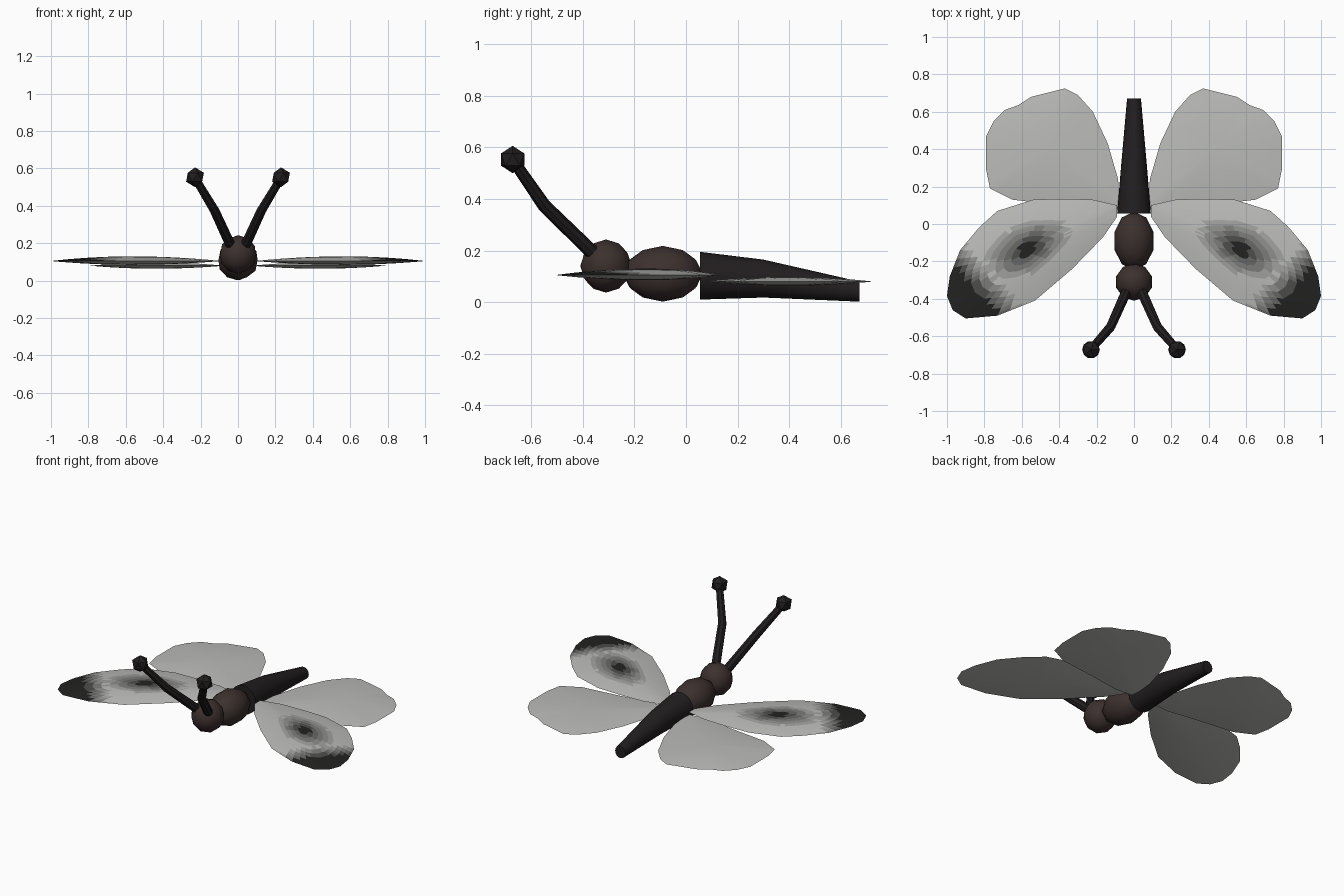
import bpy, bmesh, math
from mathutils import Vector

if "Cube" in bpy.data.objects:
    bpy.data.objects.remove(bpy.data.objects["Cube"])


def material(name, r, g, b):
    m = bpy.data.materials.new(name)
    m.diffuse_color = (r, g, b, 1)
    m.use_nodes = True
    m.node_tree.nodes["Principled BSDF"].inputs["Base Color"].default_value = m.diffuse_color
    return m


BROWN = material("body_brown", 0.045, 0.03, 0.027)
BLACK = material("black", 0.016, 0.013, 0.014)
STEPS = 7
WING = []
for i in range(STEPS):
    v = 0.5 + (0.016 - 0.5) * (i / (STEPS - 1)) ** 0.7
    WING.append(material(f"wing_shade_{i}", v, v, v * 0.97))


def finish(bm, name, mats, angle=40):
    bmesh.ops.recalc_face_normals(bm, faces=bm.faces)
    me = bpy.data.meshes.new(name)
    bm.to_mesh(me)
    bm.free()
    for m in mats:
        me.materials.append(m)
    ob = bpy.data.objects.new(name, me)
    bpy.context.collection.objects.link(ob)
    bpy.ops.object.select_all(action='DESELECT')
    ob.select_set(True)
    bpy.context.view_layer.objects.active = ob
    if angle:
        bpy.ops.object.shade_smooth_by_angle(angle=math.radians(angle))
    return ob


def ball(name, centre, radii, subdiv, mat, angle):
    bm = bmesh.new()
    bmesh.ops.create_icosphere(bm, subdivisions=subdiv, radius=1)
    for v in bm.verts:
        v.co = Vector(centre) + Vector(a * b for a, b in zip(v.co, radii))
    finish(bm, name, [mat], angle)


def loft(name, rings, mat):
    bm = bmesh.new()
    loops = [[bm.verts.new(p) for p in r] for r in rings]
    n = len(loops[0])
    for a, b in zip(loops, loops[1:]):
        for i in range(n):
            j = (i + 1) % n
            bm.faces.new((a[i], a[j], b[j], b[i]))
    bm.faces.new(loops[0])
    bm.faces.new(loops[-1])
    finish(bm, name, [mat])


def tube(name, path, radii, mat, sides=8):
    pts = [Vector(p) for p in path]
    rings = []
    for i, p in enumerate(pts):
        t = (pts[min(i + 1, len(pts) - 1)] - pts[max(i - 1, 0)]).normalized()
        u = t.cross(Vector((1, 0, 0))).normalized()
        w = t.cross(u)
        rings.append([p + radii[i] * (u * math.cos(a) + w * math.sin(a))
                      for a in (2 * math.pi * k / sides for k in range(sides))])
    loft(name, rings, mat)


def forewing_dark(x, y):
    # dark wing tip plus a slanted oval spot
    tip = (0.75 * x - 0.66 * y - 0.74) / 0.13
    dx, dy = x - 0.57, y + 0.13
    along, across = dx * 0.88 - dy * 0.47, dx * 0.47 + dy * 0.88
    spot = 1.15 - math.hypot(along / 0.22, across / 0.12)
    return max(0, min(1, max(tip, spot)))


def wing(name, side, outline, centre, z, up, down, dark):
    # cushion-shaped wing: outline shrunk in rings towards its middle
    pts = []
    for a, b in zip(outline, outline[1:] + outline[:1]):
        for k in range(3):
            pts.append(Vector(a).lerp(Vector(b), k / 3))
    c = Vector(centre)
    n, scales = len(pts), [1, 0.95, 0.88, 0.8, 0.7, 0.6, 0.5, 0.4, 0.3, 0.2, 0.1]
    bm = bmesh.new()
    edge = [bm.verts.new((side * p.x, p.y, z)) for p in pts]
    for h in (up, -down):
        prev = edge
        for s in scales[1:]:
            ring = []
            for p in pts:
                q = c + (p - c) * s
                ring.append(bm.verts.new((side * q.x, q.y, z + h * (1 - s * s))))
            faces = [bm.faces.new((prev[i], prev[(i + 1) % n], ring[(i + 1) % n], ring[i]))
                     for i in range(n)]
            prev = ring
            if h > 0 and dark:
                for f in faces:
                    m = f.calc_center_median()
                    f.material_index = round(dark(abs(m.x), m.y) * (STEPS - 1))
        mid = bm.verts.new((side * c.x, c.y, z + h))
        for i in range(n):
            f = bm.faces.new((prev[i], prev[(i + 1) % n], mid))
            if h > 0 and dark:
                f.material_index = round(dark(c.x, c.y) * (STEPS - 1))
    finish(bm, name, WING)


# Body
ball("head", (0, -0.31, 0.14), (0.1, 0.1, 0.103), 2, BROWN, 40)
ball("thorax", (0, -0.09, 0.11), (0.11, 0.155, 0.108), 2, BROWN, 40)
sections = [(0.055, 0.09, 0.01, 0.195), (0.3, 0.07, 0.018, 0.165), (0.672, 0.037, 0.002, 0.08)]
loft("abdomen", [[(w * math.cos(a), y, (lo + hi) / 2 + (hi - lo) / 2 * math.sin(a))
                  for a in (2 * math.pi * k / 16 for k in range(16))]
                 for y, w, lo, hi in sections], BLACK)

# Wing outlines, right side
FORE = [(0.09, 0.10), (0.22, 0.13), (0.38, 0.135), (0.54, 0.13), (0.73, 0.07), (0.83, -0.02),
        (0.93, -0.14), (0.985, -0.28), (1.0, -0.385), (0.97, -0.46), (0.90, -0.505),
        (0.73, -0.49), (0.53, -0.41), (0.33, -0.24), (0.165, -0.07), (0.09, 0.04)]
HIND = [(0.075, 0.08), (0.085, 0.24), (0.14, 0.43), (0.22, 0.6), (0.3, 0.69), (0.37, 0.725),
        (0.55, 0.68), (0.62, 0.635), (0.69, 0.61), (0.75, 0.55), (0.79, 0.47), (0.79, 0.29),
        (0.77, 0.19), (0.65, 0.13), (0.4, 0.1), (0.2, 0.07)]

for side, tag in ((1, "right"), (-1, "left")):
    wing(f"forewing_{tag}", side, FORE, (0.57, -0.15), 0.105, 0.025, 0.02, forewing_dark)
    wing(f"hindwing_{tag}", side, HIND, (0.44, 0.4), 0.08, 0.018, 0.016, None)
    # Antenna and its tip
    tube(f"antenna_{tag}", [(side * 0.04, -0.36, 0.19), (side * 0.125, -0.55, 0.375),
                            (side * 0.23, -0.67, 0.55)], (0.028, 0.026, 0.022), BLACK)
    ball(f"antenna_tip_{tag}", (side * 0.23, -0.672, 0.553), (0.053,) * 3, 1, BLACK, 0)
